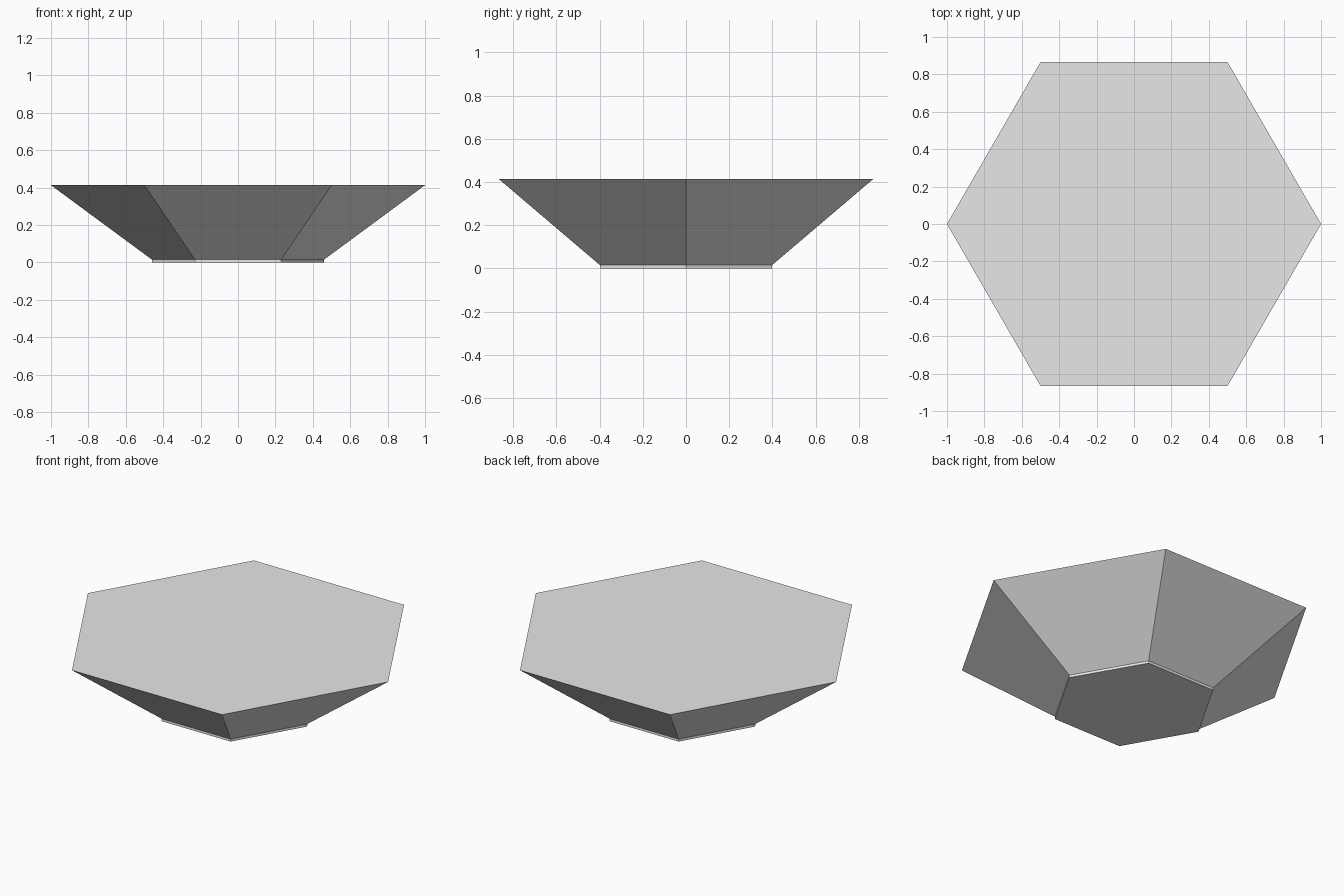
import bpy
import bmesh
from math import cos, sin, pi

cube = bpy.data.objects.get("Cube")
if cube:
    bpy.data.objects.remove(cube, do_unlink=True)

# One plain grey for the whole piece
GREY = (0.8, 0.8, 0.8, 1.0)
mat = bpy.data.materials.new("light_grey")
mat.use_nodes = True
mat.diffuse_color = GREY
mat.node_tree.nodes["Principled BSDF"].inputs["Base Color"].default_value = GREY

SIDES = 6


def hex_ring(bm, radius, z):
    return [bm.verts.new((radius * cos(2 * pi * i / SIDES),
                          radius * sin(2 * pi * i / SIDES), z))
            for i in range(SIDES)]


# Flared hexagonal body: thin upright foot, sloping sides, flat closed top
profile = [(0.46, 0.0), (0.46, 0.015), (1.0, 0.413)]
bm = bmesh.new()
rings = [hex_ring(bm, r, z) for r, z in profile]
for low, high in zip(rings, rings[1:]):
    for i in range(SIDES):
        j = (i + 1) % SIDES
        bm.faces.new((low[i], low[j], high[j], high[i]))
bm.faces.new(rings[0][::-1])
bm.faces.new(rings[-1])
bmesh.ops.recalc_face_normals(bm, faces=bm.faces)

mesh = bpy.data.meshes.new("hexagonal_base")
bm.to_mesh(mesh)
bm.free()
mesh.materials.append(mat)
base = bpy.data.objects.new("hexagonal_base", mesh)
bpy.context.collection.objects.link(base)
